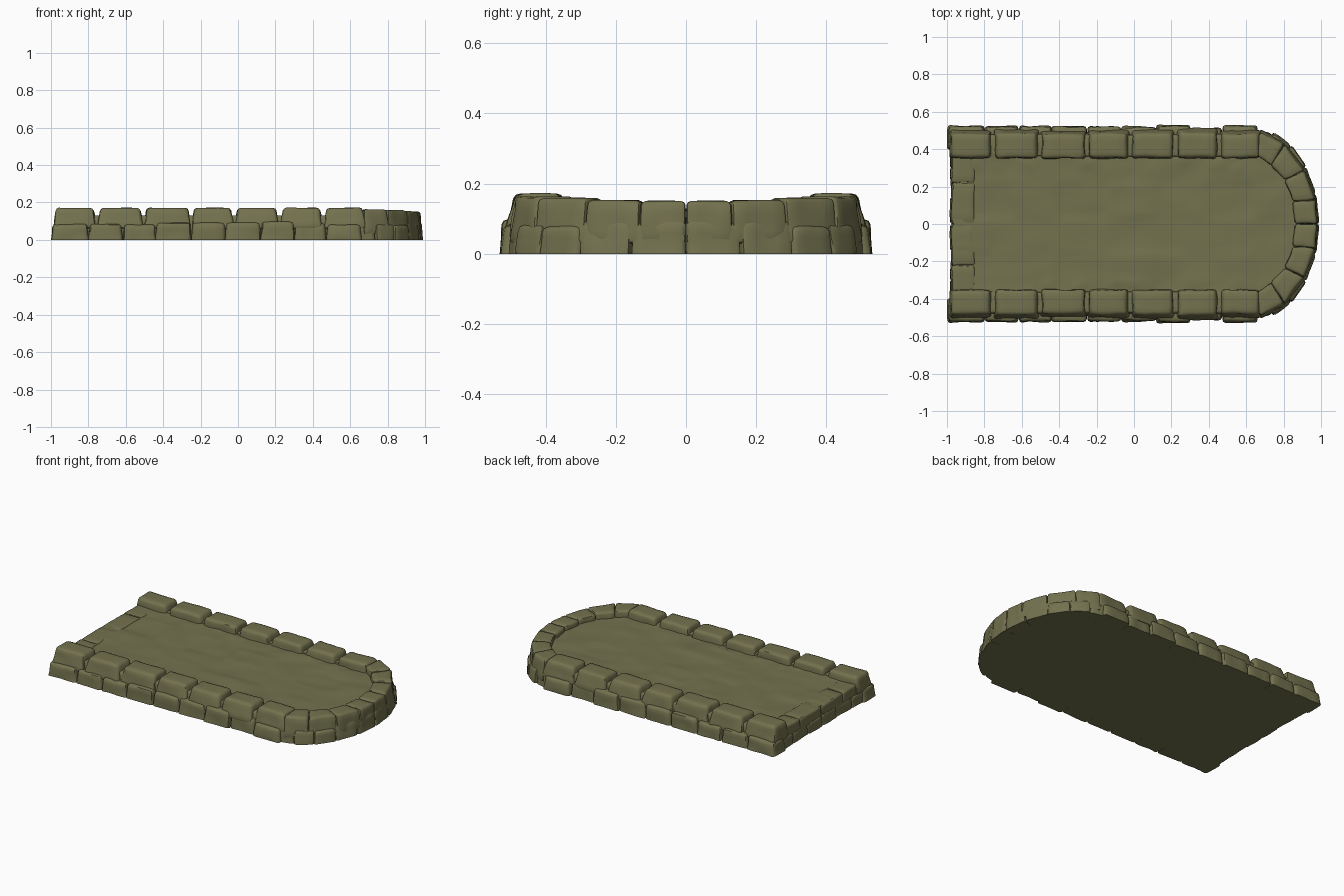
import bpy, bmesh, math, random
from mathutils import Vector, noise

if "Cube" in bpy.data.objects:
    bpy.data.objects.remove(bpy.data.objects["Cube"])

random.seed(7)
mat = bpy.data.materials.new("olive stone")
mat.diffuse_color = (0.172, 0.167, 0.077, 1)
mat.use_nodes = True
mat.node_tree.nodes["Principled BSDF"].inputs["Base Color"].default_value = mat.diffuse_color


def rough(p, amp, freq=9.0):
    return Vector(p) + noise.noise_vector(Vector(p) * freq) * amp


def add_stone(target, bottom, top, z0, z1, bevel=0.016, amp=0.008):
    """Rounded, slightly lumpy block between two plan quads."""
    bm = bmesh.new()
    lo = [bm.verts.new((x, y, z0)) for x, y in bottom]
    hi = [bm.verts.new((x, y, z1)) for x, y in top]
    bm.faces.new(lo[::-1])
    bm.faces.new(hi)
    for i in range(4):
        j = (i + 1) % 4
        bm.faces.new((lo[i], lo[j], hi[j], hi[i]))
    bmesh.ops.recalc_face_normals(bm, faces=bm.faces)
    bmesh.ops.bevel(bm, geom=bm.edges[:], offset=bevel, segments=2,
                    profile=0.5, affect='EDGES')
    long_edges = [e for e in bm.edges if e.calc_length() > 0.04]
    bmesh.ops.subdivide_edges(bm, edges=long_edges, cuts=3, use_grid_fill=True)
    shift = Vector([random.uniform(0, 20) for _ in range(3)])
    for v in bm.verts:
        n = noise.noise_vector(v.co * 13 + shift) * amp
        n.z *= 0.35
        v.co += n
        v.co.z = max(v.co.z, 0.0)
    tmp = bpy.data.meshes.new("tmp")
    bm.to_mesh(tmp)
    bm.free()
    target.from_mesh(tmp)
    bpy.data.meshes.remove(tmp)


def finish(bm, name, mirror=True):
    me = bpy.data.meshes.new(name)
    bmesh.ops.recalc_face_normals(bm, faces=bm.faces)
    bm.to_mesh(me)
    bm.free()
    ob = bpy.data.objects.new(name, me)
    bpy.context.collection.objects.link(ob)
    me.materials.append(mat)
    if mirror:
        m = ob.modifiers.new("mirror", 'MIRROR')
        m.use_axis = (False, True, False)
        m.use_clip = False
    bpy.ops.object.select_all(action='DESELECT')
    ob.select_set(True)
    bpy.context.view_layer.objects.active = ob
    bpy.ops.object.shade_smooth_by_angle(angle=math.radians(45))
    return ob


def arc(deg, a, b, cx=0.61):
    t = math.radians(deg)
    return (cx + a * math.cos(t), b * math.sin(t))


# battlement stones along the straight sides
bm = bmesh.new()
breaks = [-0.99, -0.755, -0.505, -0.25, -0.02, 0.22, 0.455, 0.685]
for x0, x1 in zip(breaks, breaks[1:]):
    o = random.uniform(-0.006, 0.006)
    add_stone(bm,
              [(x0, 0.345), (x1, 0.345), (x1, 0.508 + o), (x0, 0.508 + o)],
              [(x0 + 0.02, 0.355), (x1 - 0.02, 0.355),
               (x1 - 0.02, 0.482 + o), (x0 + 0.02, 0.482 + o)],
              0.06, 0.171)
# filler wall below the notches
add_stone(bm, [(-0.95, 0.36), (0.70, 0.36), (0.70, 0.49), (-0.95, 0.49)],
          [(-0.95, 0.36), (0.70, 0.36), (0.70, 0.475), (-0.95, 0.475)],
          0.01, 0.131, 0.01, 0.006)
finish(bm, "battlement_stones")

# capping stones round the curved end
bm = bmesh.new()
inner = [(0.655, 0.365), (0.735, 0.315), (0.805, 0.235), (0.850, 0.120), (0.862, 0.0)]
outer = [(0.675, 0.490), (0.800, 0.425), (0.905, 0.285), (0.965, 0.130), (0.975, 0.0)]
tops = [0.163, 0.159, 0.153, 0.151]
for i in range(4):
    i0, i1, o0, o1 = inner[i], inner[i + 1], outer[i], outer[i + 1]
    out = lambda p: (p[0] + 0.014 * (p[0] > 0.7), p[1] * 1.03)
    add_stone(bm, [i0, i1, out(o1), out(o0)], [i0, i1, o1, o0],
              0.03, tops[i], 0.013, 0.006)
finish(bm, "curved_end_stones")

# projecting bottom course, straight then curved
bm = bmesh.new()
breaks = [-1.0, -0.80, -0.62, -0.44, -0.25, -0.07, 0.12, 0.30, 0.47, 0.66]
for x0, x1 in zip(breaks, breaks[1:]):
    y = random.uniform(0.515, 0.531)
    add_stone(bm, [(x0, 0.40), (x1, 0.40), (x1, y), (x0, y)],
              [(x0 + 0.008, 0.40), (x1 - 0.004, 0.40),
               (x1 - 0.004, y - 0.008), (x0 + 0.008, y - 0.008)],
              -0.02, random.uniform(0.078, 0.102))
angles = [86, 70, 53, 36, 18, 0]
for a0, a1 in zip(angles, angles[1:]):
    g = random.uniform(-0.008, 0.006)
    ring = lambda k: [arc(a0, 0.25, 0.40), arc(a1, 0.25, 0.40),
                      arc(a1, 0.385 + g - k, 0.522 + g - k),
                      arc(a0, 0.385 + g - k, 0.522 + g - k)]
    add_stone(bm, ring(0), ring(0.010), -0.02, random.uniform(0.075, 0.11))
finish(bm, "bottom_course")

# stones facing the straight open end
bm = bmesh.new()
for z0, z1, x, ys in ((-0.02, 0.068, -0.985, (0, 0.14, 0.30, 0.44)),
                      (0.05, 0.126, -0.972, (0, 0.22, 0.38))):
    for y0, y1 in zip(ys, ys[1:]):
        d = random.uniform(-0.006, 0.006)
        add_stone(bm, [(x + d, y0), (x + 0.12, y0), (x + 0.12, y1), (x + d, y1)],
                  [(x + d + .006, y0), (x + 0.12, y0), (x + 0.12, y1), (x + d + .006, y1)],
                  z0, z1, 0.010, 0.006)
finish(bm, "open_end_stones")

# worn paved floor with a flat underside
bm = bmesh.new()
NX, NY = 72, 40
grid = []
for i in range(NX + 1):
    x = -0.965 + 1.885 * i / NX
    u = max(0.0, (x - 0.61) / 0.315)
    w = 0.455 * math.sqrt(max(0.02, 1 - u * u))
    row = []
    for j in range(NY + 1):
        y = w * (2 * j / NY - 1)
        lane = math.floor((y + 0.5) / 0.18)
        slab = math.floor((x + 0.13 * (lane % 2)) / 0.26)
        step = noise.noise(Vector((lane * 1.7 + 0.3, slab * 2.3 + 0.4, 0.5))) * 0.005
        z = 0.121 + step + noise.noise(Vector((x * 6, y * 8, 3))) * 0.006
        if abs(y) > 0.28 and x < 0.65:      # rubble beside the walls
            z += 0.010 * max(0, noise.noise(Vector((x * 17, y * 17, 9))))
        row.append(bm.verts.new((x, y, z)))
    grid.append(row)
for i in range(NX):
    for j in range(NY):
        bm.faces.new((grid[i][j], grid[i + 1][j], grid[i + 1][j + 1], grid[i][j + 1]))
rim = [r[0] for r in grid] + grid[-1][1:-1] + [r[-1] for r in reversed(grid)] + grid[0][-2:0:-1]
base = [bm.verts.new((v.co.x, v.co.y, 0)) for v in rim]
for k in range(len(rim)):
    n = (k + 1) % len(rim)
    bm.faces.new((rim[n], rim[k], base[k], base[n]))
bm.faces.new(base[::-1])
finish(bm, "paved_floor", mirror=False)
